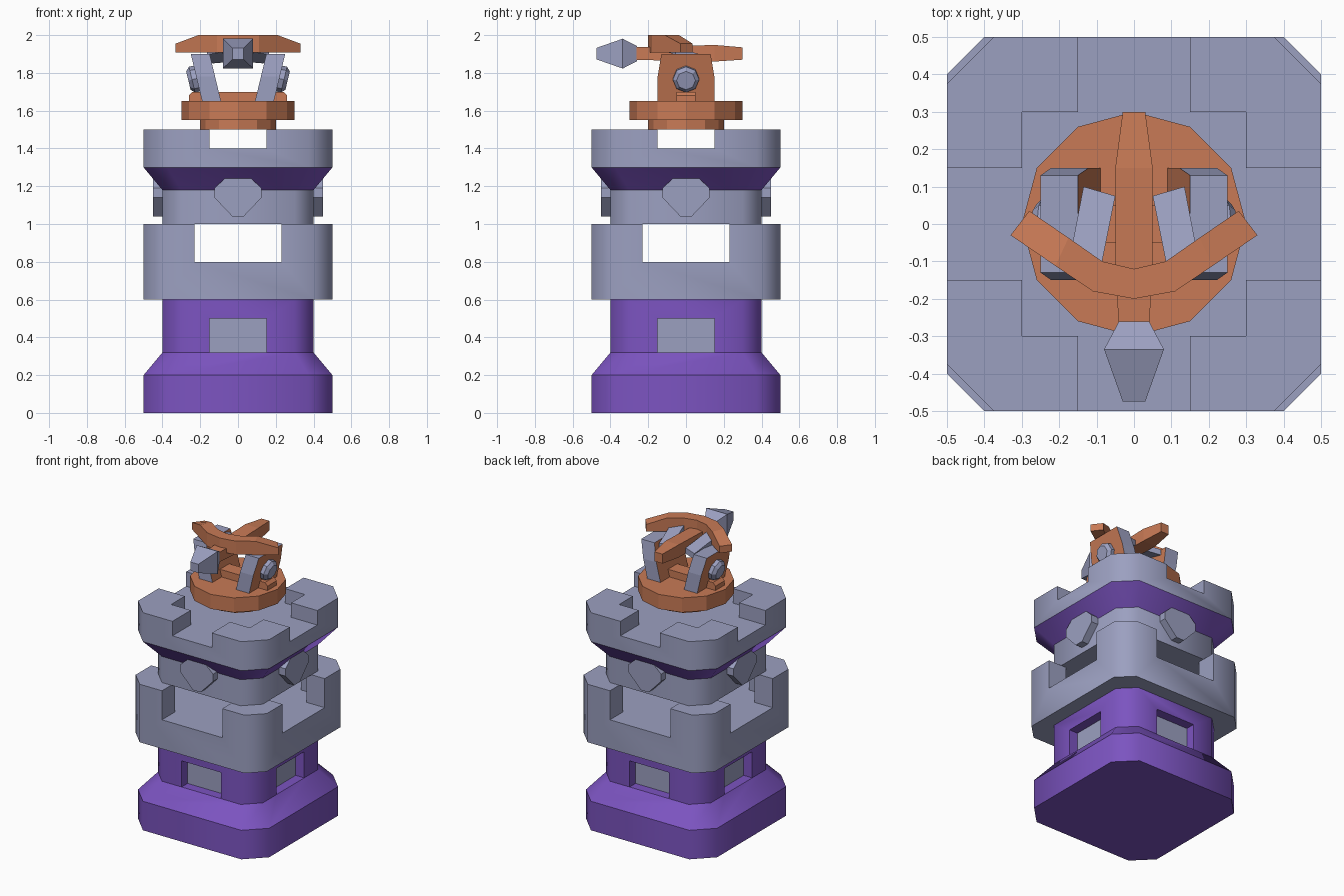
import bpy, bmesh, math
from mathutils import Vector

if "Cube" in bpy.data.objects:
    bpy.data.objects.remove(bpy.data.objects["Cube"])


def material(name, rgb):
    m = bpy.data.materials.new(name)
    m.diffuse_color = (*rgb, 1)
    m.use_nodes = True
    m.node_tree.nodes["Principled BSDF"].inputs["Base Color"].default_value = m.diffuse_color
    return m


GREY = material("blue grey stone", (0.33, 0.35, 0.53))
PURPLE = material("purple paint", (0.20, 0.088, 0.53))
ORANGE = material("orange wood", (0.58, 0.195, 0.092))


def loft(name, rings, mats, cap_mat=0):
    """Skin a closed solid through rings with equal point counts."""
    bm = bmesh.new()
    vs = [[bm.verts.new(p) for p in r] for r in rings]
    n = len(rings[0])
    for a, b in zip(vs, vs[1:]):
        for i in range(n):
            j = (i + 1) % n
            bm.faces.new((a[i], a[j], b[j], b[i]))
    for cap in (vs[0], vs[-1]):
        bm.faces.new(cap).material_index = cap_mat
    bmesh.ops.recalc_face_normals(bm, faces=bm.faces)
    me = bpy.data.meshes.new(name)
    bm.to_mesh(me)
    bm.free()
    for m in mats:
        me.materials.append(m)
    ob = bpy.data.objects.new(name, me)
    bpy.context.collection.objects.link(ob)
    return ob


def octa(h, c, z):
    """Square of half size h with corners cut by c."""
    k = h - c
    return [(h, -k, z), (h, k, z), (k, h, z), (-k, h, z),
            (-h, k, z), (-h, -k, z), (-k, -h, z), (k, -h, z)]


def ngon(n, r, z):
    return [(r * math.cos(2 * math.pi * i / n), r * math.sin(2 * math.pi * i / n), z)
            for i in range(n)]


def rect(x0, x1, y0, y1, z):
    return [(x0, y0, z), (x1, y0, z), (x1, y1, z), (x0, y1, z)]


def box(name, x0, x1, y0, y1, z0, z1, mat):
    return loft(name, [rect(x0, x1, y0, y1, z0), rect(x0, x1, y0, y1, z1)], [mat])


def cut(ob, cutters):
    for c in cutters:
        mod = ob.modifiers.new("cut", 'BOOLEAN')
        mod.operation = 'DIFFERENCE'
        mod.solver = 'EXACT'
        mod.object = c
        bpy.context.view_layer.objects.active = ob
        bpy.ops.object.modifier_apply(modifier=mod.name)
        bpy.data.objects.remove(c)


def soften_corners(ob):
    """Smooth only around the cut corners; level edges stay sharp."""
    bm = bmesh.new()
    bm.from_mesh(ob.data)
    for f in bm.faces:
        f.smooth = True
    for e in bm.edges:
        level = abs(e.verts[0].co.z - e.verts[1].co.z) < 1e-4
        e.smooth = not level and e.calc_face_angle(9) < math.radians(50)
    bm.to_mesh(ob.data)
    bm.free()


def cross(w, z0, z1):
    return [box("cutter", -w, w, -0.7, 0.7, z0, z1, GREY),
            box("cutter", -0.7, 0.7, -w, w, z0, z1, GREY)]


# Base with four recessed windows
base = loft("tower_base", [octa(0.5, 0.125, 0), octa(0.5, 0.125, 0.2),
                           octa(0.4, 0.1, 0.32), octa(0.4, 0.1, 0.6)], [PURPLE, GREY])
D = 0.335
cut(base, [box("cutter", -0.15, 0.15, -0.48, -D, 0.32, 0.5, PURPLE),
           box("cutter", -0.15, 0.15, D, 0.48, 0.32, 0.5, PURPLE),
           box("cutter", -0.48, -D, -0.15, 0.15, 0.32, 0.5, PURPLE),
           box("cutter", D, 0.48, -0.15, 0.15, 0.32, 0.5, PURPLE)])
for f in base.data.polygons:
    c = f.center
    if abs(max(abs(c.x), abs(c.y)) - D) < 0.005 and 0.35 < c.z < 0.45:
        f.material_index = 1
soften_corners(base)

# Middle storey with open wall gaps
middle = loft("middle_storey", [octa(0.5, 0.1, 0.6), octa(0.5, 0.1, 1.0)], [GREY])
cut(middle, [loft("cutter", [octa(0.36, 0.08, 0.8), octa(0.36, 0.08, 1.2)], [GREY])]
    + cross(0.23, 0.8, 1.2))
soften_corners(middle)

# Upper storey with purple flare and battlements
upper = loft("upper_storey", [octa(0.4, 0.1, 1.0), octa(0.4, 0.1, 1.18),
                              octa(0.5, 0.125, 1.3), octa(0.5, 0.125, 1.5)], [GREY, PURPLE])
cut(upper, [box("cutter", -0.3, 0.3, -0.3, 0.3, 1.4, 1.7, GREY)] + cross(0.15, 1.4, 1.7))
for f in upper.data.polygons:
    if 1.19 < f.center.z < 1.29 and abs(f.normal.z) < 0.95:
        f.material_index = 1
soften_corners(upper)

# Shield plates on the four upper walls
half = [(0.07, 1.24), (0.125, 1.19), (0.125, 1.14), (0.03, 1.04)]
shield = half + [(-x, z) for x, z in reversed(half)]
for i in range(4):
    plate = loft("wall_shield", [[(x, y, z) for x, z in shield] for y in (-0.37, -0.45)], [GREY])
    plate.rotation_euler.z = i * math.pi / 2

# Turntable and foot bar
loft("turntable_neck", [ngon(12, 0.2, 1.5), ngon(12, 0.2, 1.55)], [ORANGE])
loft("turntable", [ngon(12, 0.3, 1.55), ngon(12, 0.3, 1.65)], [ORANGE])
loft("foot_bar", [rect(-0.26, 0.26, -0.05, 0.05, 1.65), rect(-0.26, 0.26, -0.05, 0.05, 1.68),
                  rect(-0.24, 0.24, -0.05, 0.05, 1.7)], [ORANGE])

# Leaning side brackets, hubs and braces
bracket = [(-0.15, 1.65), (-0.15, 1.78), (-0.13, 1.9), (0.13, 1.9), (0.15, 1.78), (0.15, 1.65)]
LEAN = 0.24
brace = [(0.05, 0.075), (0.135, 0.1), (0.165, -0.055), (0.085, -0.1)]
for s in (-1, 1):
    loft("side_bracket", [[(s * (x + LEAN * (z - 1.65)), y, z) for y, z in bracket]
                          for x in (0.09, 0.19)], [GREY, ORANGE], cap_mat=1)
    hub = loft("bracket_hub", [ngon(8, 0.07, -0.02), ngon(8, 0.07, 0.025), ngon(8, 0.05, 0.045)],
               [GREY])
    hub.location = (s * 0.219, 0, 1.77)
    hub.rotation_euler = Vector((s, 0, -LEAN)).to_track_quat('Z', 'Y').to_euler()
    loft("stock_brace", [[(s * x, y, 1.92 - 0.3 * y - t) for x, y in brace]
                         for t in (0.04, 0)], [GREY])


# Crossbow stock and bolt head, both running along y
def along_y(name, stations, mat):
    loft(name, [[(-w, y, z0), (w, y, z0), (w, y, z1), (-w, y, z1)]
                for y, w, z0, z1 in stations], [mat])


along_y("crossbow_stock", [(-0.29, 0.04, 1.87, 1.935), (-0.1, 0.05, 1.865, 1.94),
                           (0.15, 0.05, 1.86, 1.948), (0.3, 0.03, 1.87, 1.935)], ORANGE)
along_y("bolt_head", [(-0.475, 0.03, 1.872, 1.932), (-0.335, 0.08, 1.823, 1.981),
                      (-0.26, 0.04, 1.862, 1.942)], GREY)

# Curved bow: outer x,y, inner x,y, top height
arm = [(0.33, -0.03, 0.28, 0.035, 1.955), (0.21, -0.112, 0.175, -0.037, 2.0),
       (0.11, -0.18, 0.085, -0.1, 2.0)]
bow = arm + [(0, -0.2, 0, -0.12, 2.0)] + [(-a, b, -c, d, z) for a, b, c, d, z in reversed(arm)]
loft("bow", [[(ox, oy, 1.907), (ix, iy, 1.907), (ix, iy, z), (ox, oy, z)]
             for ox, oy, ix, iy, z in bow], [ORANGE])
